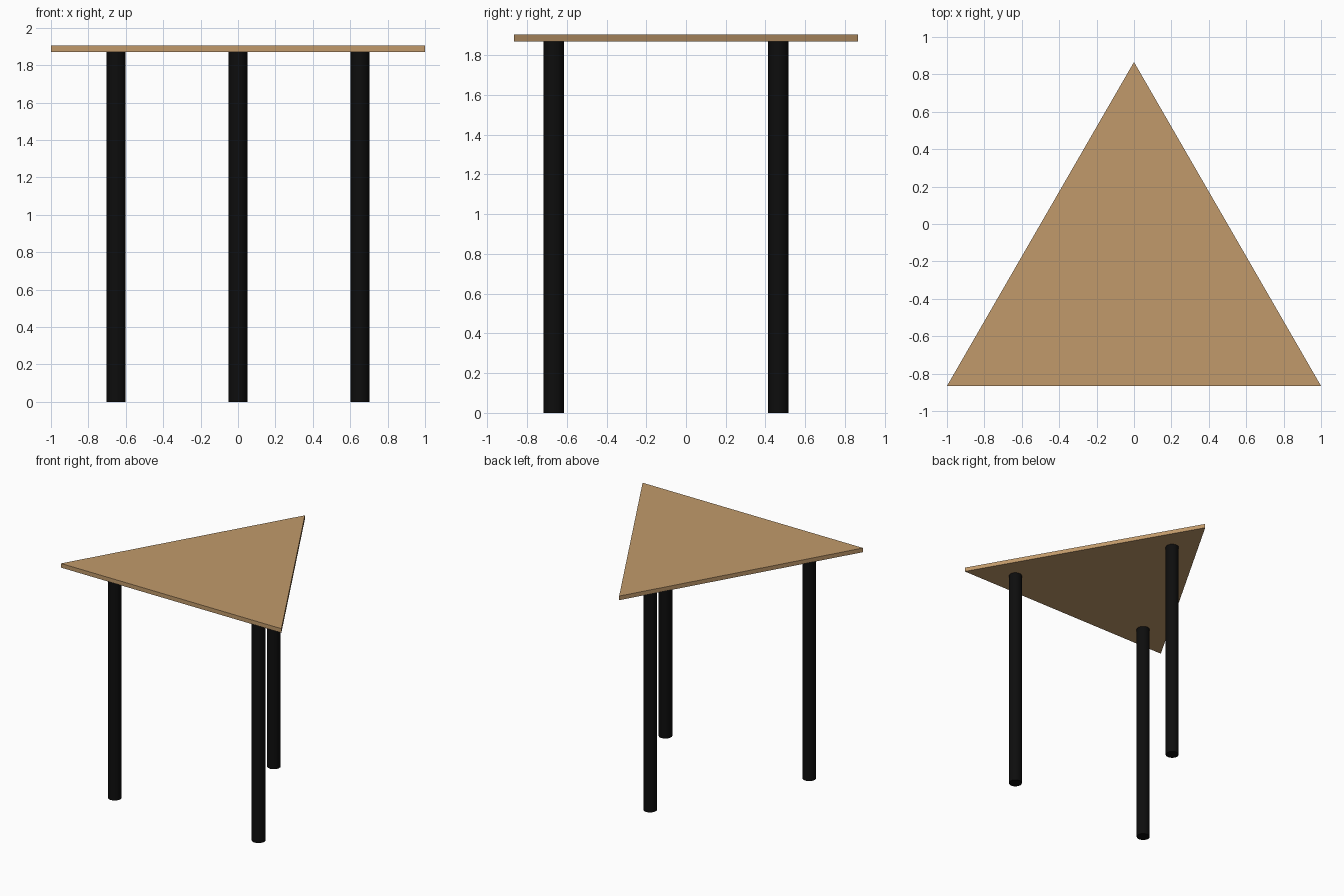
import bpy, bmesh, math
from mathutils import Vector

if "Cube" in bpy.data.objects:
    bpy.data.objects.remove(bpy.data.objects["Cube"])

TOP_Z, UNDER_Z = 1.904, 1.87
CENTRE_Y = -math.sqrt(3) / 6        # centroid of the triangular top
TOP_R = 2 / math.sqrt(3)            # centroid to corner
LEG_RING, LEG_R = 0.753, 0.051


def material(name, rgb):
    m = bpy.data.materials.new(name)
    m.diffuse_color = (*rgb, 1)
    m.use_nodes = True
    m.node_tree.nodes["Principled BSDF"].inputs["Base Color"].default_value = m.diffuse_color
    return m


def corner(radius, i):
    a = math.radians(90 + 120 * i)
    return Vector((radius * math.cos(a), CENTRE_Y + radius * math.sin(a), 0))


wood = material("light wood", (0.533, 0.323, 0.147))
black = material("black", (0.004, 0.004, 0.004))

# Triangular tabletop: one face extruded upwards
bm = bmesh.new()
face = bm.faces.new([bm.verts.new(corner(TOP_R, i) + Vector((0, 0, UNDER_Z))) for i in range(3)])
ext = bmesh.ops.extrude_face_region(bm, geom=[face])
bmesh.ops.translate(bm, vec=(0, 0, TOP_Z - UNDER_Z),
                    verts=[g for g in ext["geom"] if isinstance(g, bmesh.types.BMVert)])
bmesh.ops.recalc_face_normals(bm, faces=bm.faces)
mesh = bpy.data.meshes.new("tabletop")
bm.to_mesh(mesh)
bm.free()
mesh.materials.append(wood)
bpy.context.collection.objects.link(bpy.data.objects.new("tabletop", mesh))

# Three round legs, one inside each corner
for i, name in enumerate(("back_leg", "front_left_leg", "front_right_leg")):
    p = corner(LEG_RING, i)
    bpy.ops.mesh.primitive_cylinder_add(vertices=32, radius=LEG_R, depth=UNDER_Z,
                                        location=(p.x, p.y, UNDER_Z / 2))
    leg = bpy.context.object
    leg.name = name
    leg.data.materials.append(black)
    bpy.ops.object.shade_smooth_by_angle(angle=math.radians(30))
